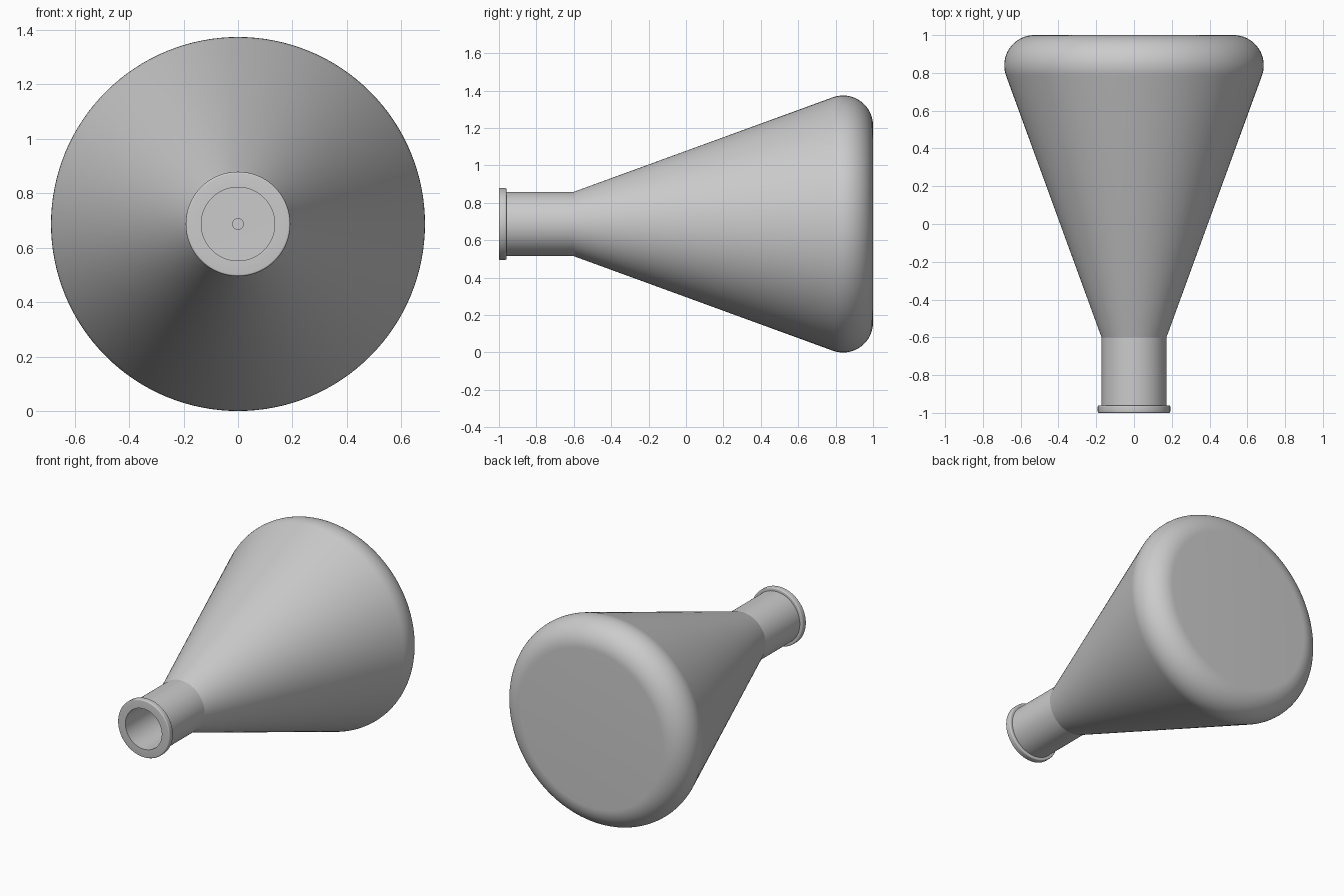
import bpy, bmesh, math
from mathutils import Vector, Matrix

cube = bpy.data.objects.get("Cube")
if cube:
    bpy.data.objects.remove(cube, do_unlink=True)

AXIS_Z = 0.687
SIDES = 128
WALL = 0.037
SLOPE = math.radians(20)

grey = bpy.data.materials.new("light_grey")
grey.use_nodes = True
colour = (0.6, 0.6, 0.6, 1)
grey.diffuse_color = colour
grey.node_tree.nodes["Principled BSDF"].inputs["Base Color"].default_value = colour


def arc(y, r, radius, start, end, steps):
    """Points (y, r) on an arc; the angle is measured from +y towards +r."""
    return [(y + radius * math.cos(a), r + radius * math.sin(a))
            for a in (start + (end - start) * i / steps for i in range(steps + 1))]


def lathe(name, profile):
    """Revolve (y, r) points about the lengthwise axis."""
    bm = bmesh.new()
    verts = [bm.verts.new((r, y, 0)) for y, r in profile]
    edges = [bm.edges.new(pair) for pair in zip(verts, verts[1:])]
    bmesh.ops.spin(bm, geom=verts + edges, cent=(0, 0, 0), axis=(0, 1, 0),
                   angle=math.tau, steps=SIDES, use_duplicate=False)
    bmesh.ops.remove_doubles(bm, verts=bm.verts, dist=0.0001)
    bmesh.ops.recalc_face_normals(bm, faces=bm.faces)
    bmesh.ops.translate(bm, verts=bm.verts, vec=(0, 0, AXIS_Z))
    mesh = bpy.data.meshes.new(name)
    bm.to_mesh(mesh)
    bm.free()
    mesh.materials.append(grey)
    obj = bpy.data.objects.new(name, mesh)
    bpy.context.collection.objects.link(obj)
    bpy.context.view_layer.objects.active = obj
    obj.select_set(True)
    bpy.ops.object.shade_smooth_by_angle(angle=math.radians(19))
    obj.select_set(False)


tangent = math.pi / 2 + SLOPE
quarter = math.pi / 2

# Outside: rolled lip, straight neck, cone, rounded base
outer = [(-1, 0.135)]
outer += arc(-0.993, 0.185, 0.007, math.pi, quarter, 5)
outer += arc(-0.967, 0.185, 0.007, quarter, 0, 5)
outer += [(-0.96, 0.172), (-0.6, 0.172)]
outer += arc(0.84, 0.527, 0.16, tangent, 0, 20)
outer += [(1, 0)]

# Inside: offset by the wall, with a small recess in the floor
inner = [(0.972, 0), (0.972, 0.02), (1 - WALL, 0.02)]
inner += arc(0.84, 0.527, 0.16 - WALL, 0, tangent, 16)
inner += [(-0.594, 0.135), (-1, 0.135)]

lathe("flask_body", outer + inner)
